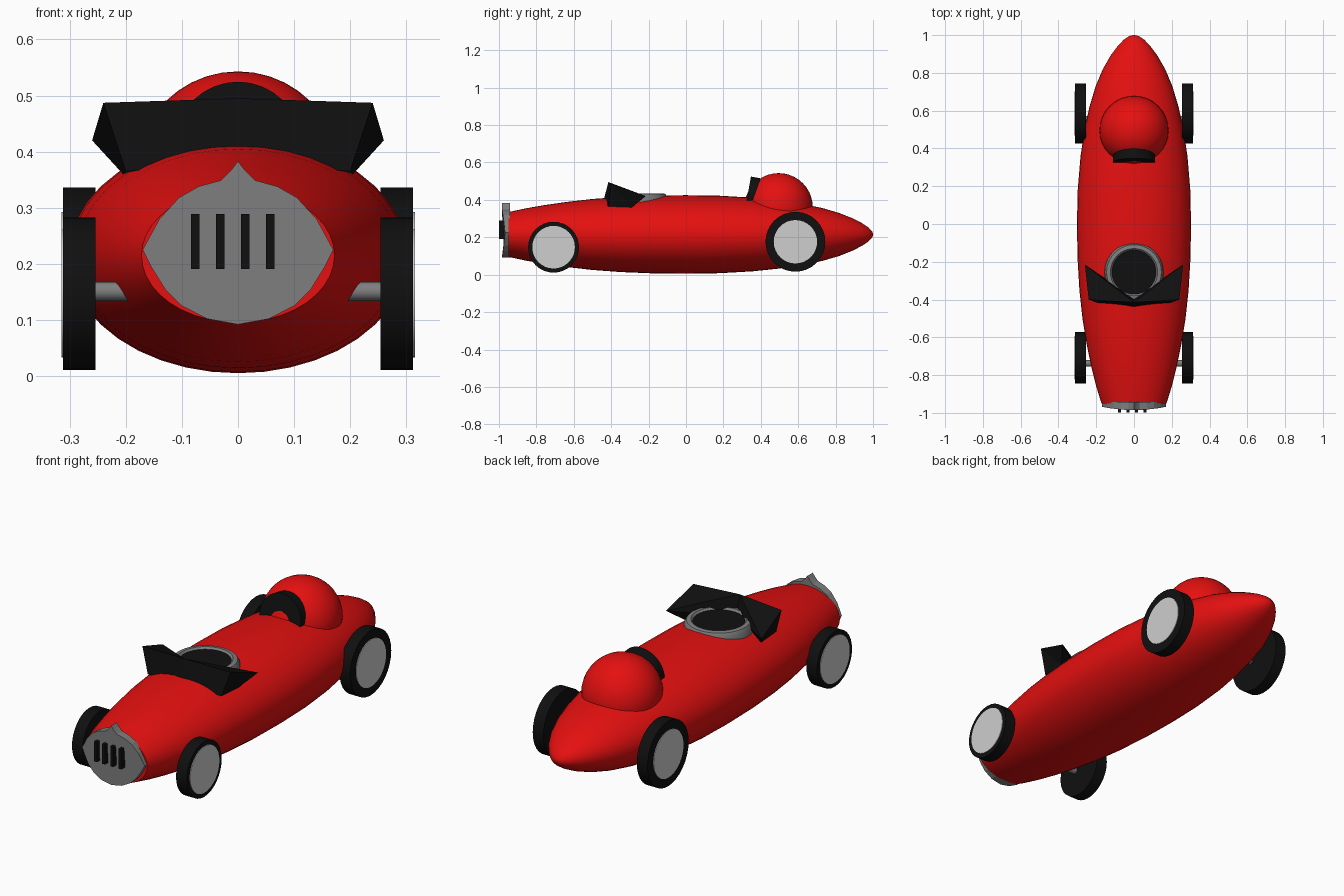
import bpy, bmesh, math
from mathutils import Matrix, Vector

cube = bpy.data.objects.get("Cube")
if cube:
    bpy.data.objects.remove(cube, do_unlink=True)


def material(name, r, g, b):
    m = bpy.data.materials.new(name)
    m.diffuse_color = (r, g, b, 1)
    m.use_nodes = True
    m.node_tree.nodes["Principled BSDF"].inputs["Base Color"].default_value = (r, g, b, 1)
    return m


RED = material("racing_red", 0.78, 0.005, 0.005)
BLACK = material("black", 0.005, 0.005, 0.005)
GREY = material("metal_grey", 0.21, 0.21, 0.21)
SILVER = material("hub_silver", 0.62, 0.62, 0.62)


def finish(name, bm, mat, smooth=True):
    bmesh.ops.recalc_face_normals(bm, faces=bm.faces)
    mesh = bpy.data.meshes.new(name)
    bm.to_mesh(mesh)
    bm.free()
    ob = bpy.data.objects.new(name, mesh)
    bpy.context.collection.objects.link(ob)
    mesh.materials.append(mat)
    if smooth:
        bpy.ops.object.select_all(action='DESELECT')
        ob.select_set(True)
        bpy.context.view_layer.objects.active = ob
        bpy.ops.object.shade_smooth_by_angle(angle=math.radians(35))
    return ob


def cylinder(name, centre, radius, depth, axis, mat, sides=32):
    bm = bmesh.new()
    turn = Vector((0, 0, 1)).rotation_difference(Vector(axis)).to_matrix().to_4x4()
    bmesh.ops.create_cone(bm, cap_ends=True, segments=sides, radius1=radius, radius2=radius,
                          depth=depth, matrix=Matrix.Translation(centre) @ turn)
    return finish(name, bm, mat)


def lathe(name, profile, mat, place, sides=40, closed=False):
    """Spin (radius, height) points round z, then move each with place()."""
    bm = bmesh.new()
    rings = []
    for r, h in profile:
        angles = [2 * math.pi * i / sides for i in range(sides)]
        rings.append([bm.verts.new(place(r * math.cos(a), r * math.sin(a), h)) for a in angles])
    pairs = list(zip(rings, rings[1:]))
    if closed:
        pairs.append((rings[-1], rings[0]))
    for a, b in pairs:
        for i in range(sides):
            j = (i + 1) % sides
            bm.faces.new((a[i], a[j], b[j], b[i]))
    if not closed:
        bm.faces.new(rings[0])
        bm.faces.new(rings[-1])
    return finish(name, bm, mat)


# Cigar-shaped body with an oval section
hull = [(.172, -.95), (.2, -.86), (.225, -.76), (.25, -.64), (.273, -.5), (.289, -.35),
        (.299, -.18), (.302, 0), (.298, .18), (.283, .36), (.262, .5), (.236, .62),
        (.203, .73), (.165, .82), (.125, .89), (.088, .94), (.055, .975), (.025, .995), (.004, 1)]
lathe("body", hull, RED, lambda u, v, h: (u, h, .215 + v * .695))

# Head fairing and padded headrest
bm = bmesh.new()
bmesh.ops.create_uvsphere(bm, u_segments=32, v_segments=20, radius=.183,
                          matrix=Matrix.Translation((0, .495, .36)))
finish("head_fairing", bm, RED)
cylinder("headrest", (0, .357, .409), .112, .06, (0, -1, .18), BLACK)

# Cockpit rim and dark opening
rim = [(.157, .37), (.155, .415), (.145, .432), (.125, .435), (.116, .425), (.116, .37)]
lathe("cockpit_rim", rim, GREY, lambda u, v, h: (u, v - .255, h), closed=True)
cylinder("cockpit_opening", (0, -.255, .4), .118, .052, (0, 0, 1), BLACK)

# Folded windscreen, one half mirrored
top, base, notch = (0, -.415, .495), (0, -.445, .38), (0, -.39, .4)
corner, foot, heel, tip = (.24, -.4, .487), (.2, -.415, .365), (.205, -.29, .36), (.26, -.215, .42)
faces = [(top, base, foot, corner), (corner, foot, heel), (corner, heel, tip),
         (base, notch, heel, foot), (notch, tip, heel), (top, corner, tip), (top, tip, notch)]
bm = bmesh.new()
for side in (-1, 1):
    for face in faces:
        bm.faces.new([bm.verts.new((x * side, y, z)) for x, y, z in face])
bmesh.ops.remove_doubles(bm, verts=bm.verts, dist=.0005)
finish("windscreen", bm, BLACK, smooth=False)

# Pointed grille plate with slots
half = [(.012, .367), (.03, .349), (.07, .338), (.105, .318), (.14, .28), (.158, .247),
        (.17, .225), (.155, .195), (.13, .155), (.1, .125), (.055, .102)]
outline = [(0, .383)] + half + [(0, .092)] + [(-x, z) for x, z in reversed(half)]
bm = bmesh.new()
plate = bm.faces.new([bm.verts.new((x, -.942, z)) for x, z in outline])
solid = bmesh.ops.extrude_face_region(bm, geom=[plate])
for v in solid["geom"]:
    if isinstance(v, bmesh.types.BMVert):
        v.co.y = -.985 + .6 * v.co.x ** 2
finish("grille", bm, GREY, smooth=False)
for i in range(4):
    bm = bmesh.new()
    bmesh.ops.create_cube(bm, size=1, matrix=Matrix.Translation((-.076 + .0445 * i, -.984, .24))
                          @ Matrix.Diagonal((.015, .03, .098, 1)))
    finish(f"grille_slot_{i + 1}", bm, BLACK, smooth=False)

# Wheels, hubs and axle stubs
for end, y, z, r, hub in (("front", -.708, .147, .136, .114), ("rear", .585, .176, .16, .116)):
    for side, s in (("left", 1), ("right", -1)):
        cylinder(f"{end}_{side}_tyre", (s * .283, y, z), r, .058, (s, 0, 0), BLACK)
        cylinder(f"{end}_{side}_hub", (s * .305, y, z), hub, .02, (s, 0, 0), SILVER)
    cylinder(f"{end}_axle", (0, y - .03, z + .004), .017, .54, (1, 0, 0), GREY, 16)
